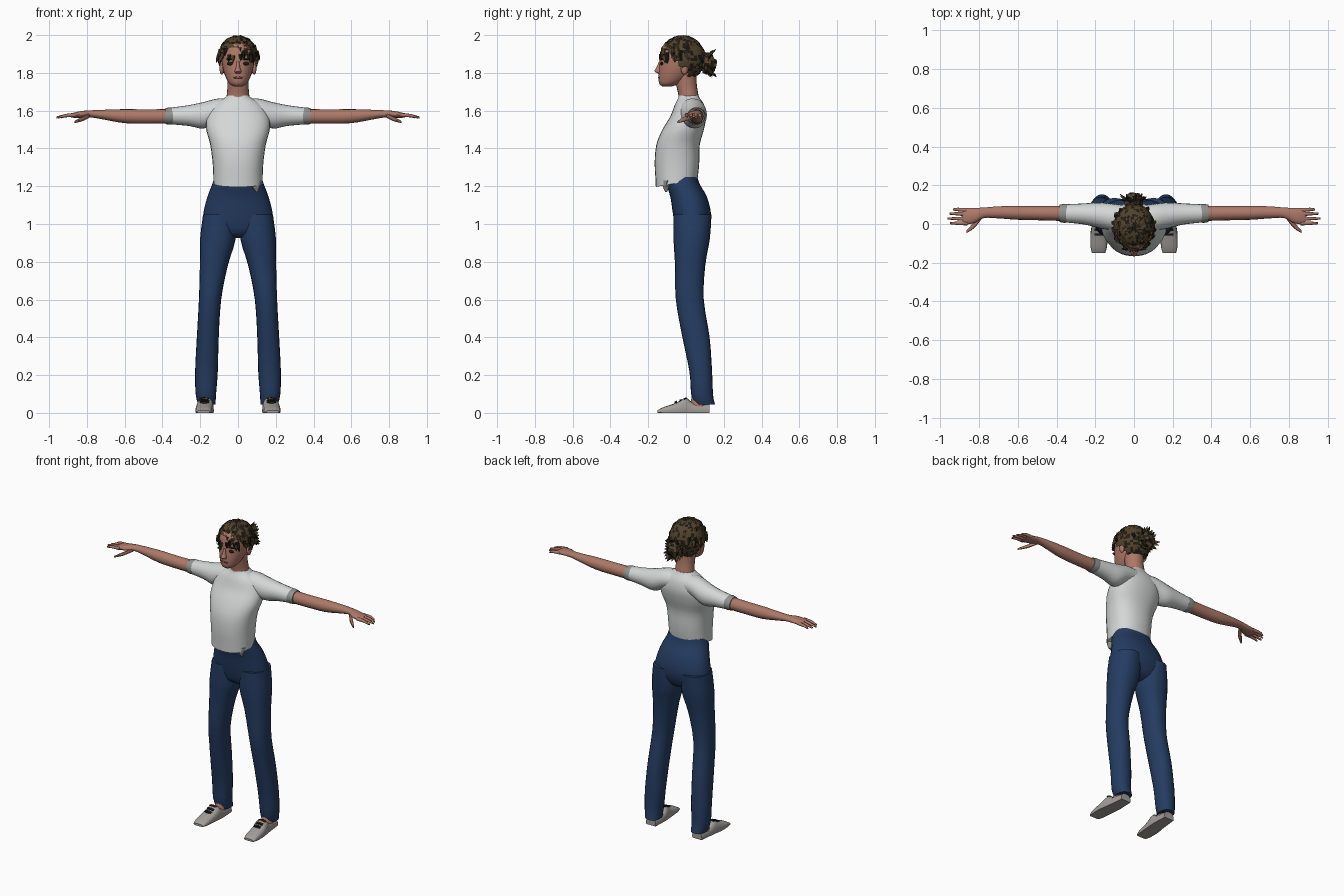
import bpy, bmesh, math, random
from mathutils import Vector

random.seed(4)
cube = bpy.data.objects.get("Cube")
if cube:
    bpy.data.objects.remove(cube, do_unlink=True)


def material(name, *rgb):
    m = bpy.data.materials.new(name)
    m.use_nodes = True
    m.diffuse_color = (*rgb, 1)
    bsdf = m.node_tree.nodes["Principled BSDF"]
    bsdf.inputs["Base Color"].default_value = (*rgb, 1)
    bsdf.inputs["Roughness"].default_value = 0.9
    return m


SHIRT = material("white cotton", .65, .68, .67)
TRIM = material("grey trim", .28, .29, .28)
DENIM = material("navy denim", .018, .045, .12)
SKIN = material("skin", .42, .19, .14)
LIP = material("lip", .25, .08, .07)
HAIR = material("brown hair", .085, .055, .025)
DARK = material("dark hair", .015, .012, .008)
SHOE = material("shoe grey", .36, .34, .32)


def finish(name, bm, mats, angle=50):
    bmesh.ops.recalc_face_normals(bm, faces=bm.faces)
    mesh = bpy.data.meshes.new(name)
    bm.to_mesh(mesh)
    bm.free()
    for m in mats:
        mesh.materials.append(m)
    ob = bpy.data.objects.new(name, mesh)
    bpy.context.collection.objects.link(ob)
    bpy.ops.object.select_all(action='DESELECT')
    ob.select_set(True)
    bpy.context.view_layer.objects.active = ob
    bpy.ops.object.shade_smooth_by_angle(angle=math.radians(angle))
    return ob


def spline(rows, steps):
    """Catmull-Rom blend between section rows."""
    out = []
    for i in range(len(rows) - 1):
        a, b, c, d = (rows[max(0, min(len(rows) - 1, i + k))] for k in (-1, 0, 1, 2))
        for s in range(steps):
            t = s / steps
            out.append([q + t / 2 * (r - p + t * (2 * p - 5 * q + 4 * r - e + t * (3 * (q - r) + e - p)))
                        for p, q, r, e in zip(a, b, c, d)])
    return out + [list(rows[-1])]


def loft(name, axis, rows, mat, n=20, steps=3, box=1.0, side=1, tilt=0, floor=None):
    """Skin elliptical sections; each row is x, y, z centre and two radii."""
    bm = bmesh.new()
    u, v = [k for k in range(3) if k != "xyz".index(axis)]
    rings = []
    for row in spline(rows, steps):
        ring = []
        for k in range(n):
            a = 2 * math.pi * k / n
            ca, sa = math.cos(a), math.sin(a)
            p = list(row[:3])
            p[u] += row[3] * math.copysign(abs(ca) ** box, ca)
            p[v] += row[4] * math.copysign(abs(sa) ** box, sa)
            if rings == []:
                p[2] += tilt * p[1]
            if floor is not None:
                p[2] = max(p[2], floor)
            p[0] *= side
            ring.append(bm.verts.new(p))
        rings.append(ring)
    for r, s in zip(rings, rings[1:]):
        for k in range(n):
            j = (k + 1) % n
            bm.faces.new((r[k], r[j], s[j], s[k]))
    bm.faces.new(rings[0])
    bm.faces.new(rings[-1])
    return finish(name, bm, [mat])


def ball(name, centre, radii, mats, jitter=0, keep=None, segs=16, rings=10):
    """Ellipsoid, optionally ragged, cut by a rule and streaked with a second colour."""
    bm = bmesh.new()
    bmesh.ops.create_uvsphere(bm, u_segments=segs, v_segments=rings, radius=1)
    for v in bm.verts:
        k = 1 + random.uniform(-jitter, jitter)
        v.co = Vector(c + r * k * x for c, r, x in zip(centre, radii, v.co))
    if keep:
        drop = [f for f in bm.faces if not keep(f.calc_center_median())]
        bmesh.ops.delete(bm, geom=drop, context='FACES')
    if len(mats) > 1:
        for f in bm.faces:
            f.material_index = int(random.random() < .35)
    return finish(name, bm, mats, 35 if jitter else 60)


# Shirt body
loft("shirt_body", 'z', [
    (0, -.05, 1.225, .13, .11), (0, -.048, 1.32, .134, .118), (0, -.042, 1.42, .147, .115),
    (0, -.015, 1.5, .168, .11), (0, .012, 1.57, .165, .095), (0, .018, 1.63, .13, .078),
    (0, .016, 1.665, .075, .058), (0, .014, 1.68, .058, .052)], SHIRT, n=28, box=.88, tilt=.18)
loft("hem_tag", 'z', [(.1, -.105, 1.17, .006, .005), (.095, -.105, 1.2, .022, .018),
                      (.095, -.1, 1.23, .03, .022)], TRIM, n=8)

# Trousers
loft("trouser_hips", 'z', [
    (0, .03, .925, .05, .03), (0, .03, .955, .165, .075), (0, .033, 1.04, .185, .1),
    (0, .015, 1.14, .163, .097), (0, -.015, 1.21, .137, .088), (0, -.02, 1.25, .124, .08)],
    DENIM, n=28, box=.9)

for s, tag in ((1, "left"), (-1, "right")):
    loft(tag + "_trouser_leg", 'z', [
        (.165, .098, .045, .046, .055), (.17, .085, .1, .054, .058), (.167, .078, .22, .06, .06),
        (.16, .053, .4, .058, .072), (.148, .02, .6, .059, .074), (.128, .022, .78, .074, .08),
        (.107, .03, .92, .094, .096), (.1, .035, 1.05, .085, .1)],
        DENIM, box=.9, side=s)

    # Sleeve, cuff and arm
    loft(tag + "_sleeve", 'x', [
        (.0, .03, 1.61, .06, .05), (.1, .035, 1.603, .068, .062), (.18, .045, 1.576, .066, .07),
        (.26, .052, 1.574, .054, .055), (.365, .055, 1.572, .046, .043)], SHIRT, side=s)
    loft(tag + "_cuff", 'x', [(.345, .055, 1.572, .048, .044), (.36, .055, 1.572, .049, .046),
                              (.385, .055, 1.571, .045, .042)], TRIM, side=s, steps=1)
    loft(tag + "_arm", 'x', [
        (.34, .055, 1.57, .04, .039), (.48, .056, 1.569, .037, .038), (.6, .058, 1.571, .036, .037),
        (.7, .06, 1.578, .031, .027), (.775, .058, 1.583, .027, .019), (.82, .045, 1.581, .038, .018),
        (.86, .04, 1.577, .042, .015), (.885, .04, 1.574, .04, .01)], SKIN, n=16, side=s)

    # Fingers and thumb
    tips = ((.075, .935), (.053, .953), (.028, .962), (.004, .95))
    for i, (y, x) in enumerate(tips):
        loft(f"{tag}_finger_{i + 1}", 'x', [
            (.86, y * .95, 1.577, .011, .011), (.91, y, 1.574, .009, .009),
            (x, y, 1.564, .005, .005)], SKIN, n=8, side=s)
    loft(tag + "_thumb", 'x', [
        (.785, .04, 1.576, .012, .012), (.825, -.005, 1.556, .016, .012),
        (.865, -.04, 1.54, .007, .006)], SKIN, n=8, side=s)

    # Shoe, laces and ankle
    loft(tag + "_shoe", 'y', [
        (.183, -.15, .006, .034, .008), (.182, -.12, .01, .042, .02), (.179, -.05, .012, .046, .042),
        (.173, .0, .012, .044, .068), (.17, .04, .01, .042, .042), (.167, .125, .01, .035, .035)],
        SHOE, n=16, box=.7, side=s, floor=0)
    for i in range(3):
        y = -.06 + .025 * i
        loft(f"{tag}_lace_{i + 1}", 'y', [(.178, y, .055 + .009 * i, .026, .005),
                                          (.178, y + .012, .06 + .009 * i, .026, .005)],
             DARK, n=8, steps=1, side=s)
    loft(tag + "_ankle", 'z', [(.17, .06, .02, .036, .048), (.168, .07, .07, .036, .043),
                               (.167, .08, .14, .034, .036)], SKIN, n=12, side=s)

    # Eyes, brows and ears
    ball(tag + "_eye", (s * .038, -.128, 1.849), (.021, .007, .009), [DARK])
    ball(tag + "_brow", (s * .04, -.129, 1.873), (.025, .007, .004), [DARK])
    ball(tag + "_ear", (s * .086, -.008, 1.825), (.012, .02, .034), [SKIN])

# Neck and head
loft("neck", 'z', [(0, .016, 1.62, .07, .055), (0, .013, 1.68, .06, .053),
                   (0, .002, 1.74, .056, .055), (0, -.005, 1.82, .06, .06)], SKIN)
loft("head", 'z', [
    (0, -.1, 1.728, .022, .025), (0, -.088, 1.742, .045, .053), (0, -.068, 1.77, .062, .078),
    (0, -.048, 1.81, .077, .096), (0, -.035, 1.85, .085, .105), (0, -.03, 1.9, .087, .105),
    (0, -.03, 1.95, .072, .088), (0, -.03, 1.98, .03, .04)], SKIN, n=24)
loft("nose", 'z', [(0, -.14, 1.797, .013, .008), (0, -.146, 1.808, .018, .022),
                   (0, -.14, 1.83, .011, .017), (0, -.134, 1.86, .008, .01)], SKIN, n=10)
ball("mouth", (0, -.141, 1.775), (.026, .007, .006), [LIP])


# Hair cap, cut along the hairline
def in_hair(p):
    line = 1.775 if p.y > .01 else 1.8 + (.01 - p.y) * 1.05
    return p.z > line


ball("hair_cap", (0, -.018, 1.878), (.107, .121, .119), [HAIR, DARK], .035, in_hair, 36, 26)

# Bun at the back with loose ends
ball("hair_bun", (0, .115, 1.85), (.048, .045, .055), [HAIR, DARK], .16)
for i in range(26):
    a = 2 * math.pi * i / 26
    root = Vector((.03 * math.cos(a), .115, 1.85 + .035 * math.sin(a)))
    tip = root + Vector((.042 * math.cos(a), random.uniform(.0, .05), .04 * math.sin(a)))
    loft(f"bun_strand_{i + 1}", 'y', [(*root, .015, .014), (*root.lerp(tip, .6), .011, .009),
                                      (*tip, .002, .002)], (HAIR, DARK)[i % 3 == 0], n=5, steps=1)

# Short locks along the hairline and over the crown
for i in range(60):
    a = random.uniform(0, 2 * math.pi)
    h = random.uniform(.1, .85)
    r = math.sqrt(1 - h * h)
    top = Vector((.103 * r * math.cos(a), -.018 + .117 * r * math.sin(a), 1.878 + .117 * h))
    low = top + Vector((.014 * math.cos(a), .012 * math.sin(a) + .01, -.04))
    loft(f"hair_lock_{i + 1}", 'z', [(*top, .012, .012), (*top.lerp(low, .5), .011, .011),
                                     (*low, .002, .002)], (HAIR, DARK)[i % 3 == 0], n=5, steps=1)
